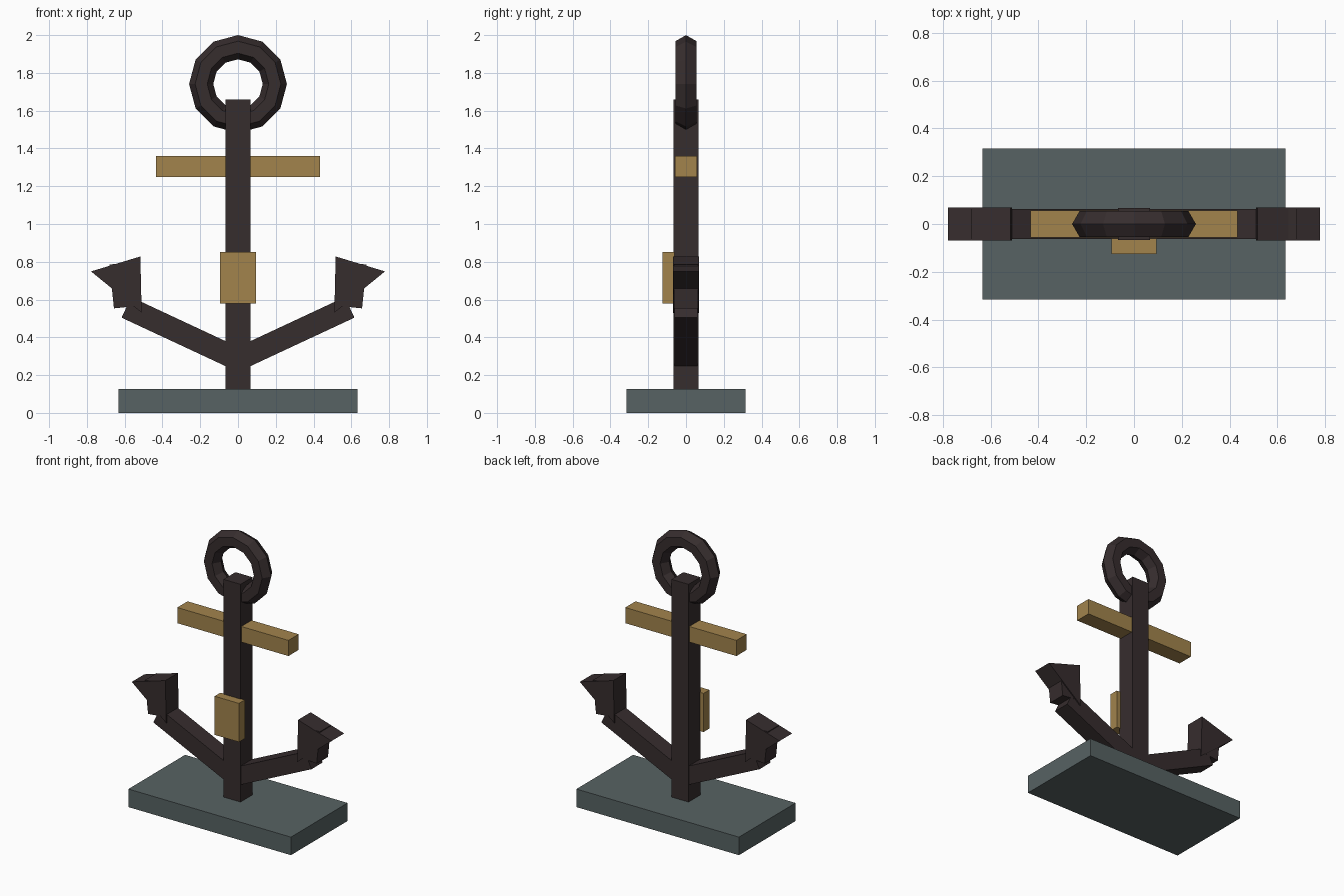
import bpy
import bmesh
from math import radians, sin, cos
from mathutils import Vector

cube = bpy.data.objects.get("Cube")
if cube:
    bpy.data.objects.remove(cube, do_unlink=True)


def material(name, rgb):
    mat = bpy.data.materials.new(name)
    mat.use_nodes = True
    mat.diffuse_color = (*rgb, 1)
    mat.node_tree.nodes["Principled BSDF"].inputs["Base Color"].default_value = (*rgb, 1)
    return mat


iron = material("dark_iron", (0.037, 0.026, 0.027))
brass = material("aged_brass", (0.36, 0.23, 0.073))
stone = material("grey_stone", (0.095, 0.123, 0.125))


def box(name, low, high, mat):
    low, high = Vector(low), Vector(high)
    bpy.ops.mesh.primitive_cube_add(size=1, location=(low + high) / 2)
    obj = bpy.context.object
    obj.name = name
    obj.scale = high - low
    bpy.ops.object.transform_apply(location=False, rotation=False, scale=True)
    obj.data.materials.append(mat)
    return obj


def prism(name, outline, half_depth, mat):
    """Extrude an x-z outline along y."""
    bm = bmesh.new()
    face = bm.faces.new([bm.verts.new((x, -half_depth, z)) for x, z in outline])
    new = bmesh.ops.extrude_face_region(bm, geom=[face])["geom"]
    verts = [v for v in new if isinstance(v, bmesh.types.BMVert)]
    bmesh.ops.translate(bm, verts=verts, vec=(0, 2 * half_depth, 0))
    bmesh.ops.recalc_face_normals(bm, faces=bm.faces)
    mesh = bpy.data.meshes.new(name)
    bm.to_mesh(mesh)
    bm.free()
    mesh.materials.append(mat)
    obj = bpy.data.objects.new(name, mesh)
    bpy.context.collection.objects.link(obj)
    return obj


def bar(start, angle, length, width):
    """Rectangle outline centred on a line from start at the given angle."""
    along = Vector((cos(angle), sin(angle)))
    across = Vector((-sin(angle), cos(angle))) * width / 2
    start = Vector(start)
    end = start + along * length
    return [start - across, end - across, end + across, start + across]


# Base, shank, cross bar and front plate
box("base", (-0.633, -0.315, 0), (0.633, 0.315, 0.127), stone)
box("shank", (-0.066, -0.066, 0.12), (0.066, 0.066, 1.66), iron)
box("stock", (-0.433, -0.057, 1.25), (0.433, 0.057, 1.36), brass)
box("plaque", (-0.095, -0.125, 0.58), (0.095, -0.06, 0.852), brass)

# Faceted ring through the top of the shank
bpy.ops.mesh.primitive_torus_add(major_segments=12, minor_segments=6,
                                 major_radius=0.195, minor_radius=0.064,
                                 location=(0, 0, 1.741),
                                 rotation=(radians(90), 0, 0))
ring = bpy.context.object
ring.name = "ring"
ring.data.materials.append(iron)

# Arms with flukes, mirrored to both sides
fluke_outline = [(0.51, 0.53), (0.778, 0.749), (0.517, 0.828)]
parts = [
    ("arm", bar((0, 0.283), radians(25), 0.652, 0.12), 0.062),
    ("fluke_block", bar((0.593, 0.56), radians(84), 0.233, 0.128), 0.063),
    ("fluke", fluke_outline, 0.07),
]
for side, sign in (("left", 1), ("right", -1)):
    for name, outline, half_depth in parts:
        prism(f"{side}_{name}", [(sign * x, z) for x, z in outline], half_depth, iron)
